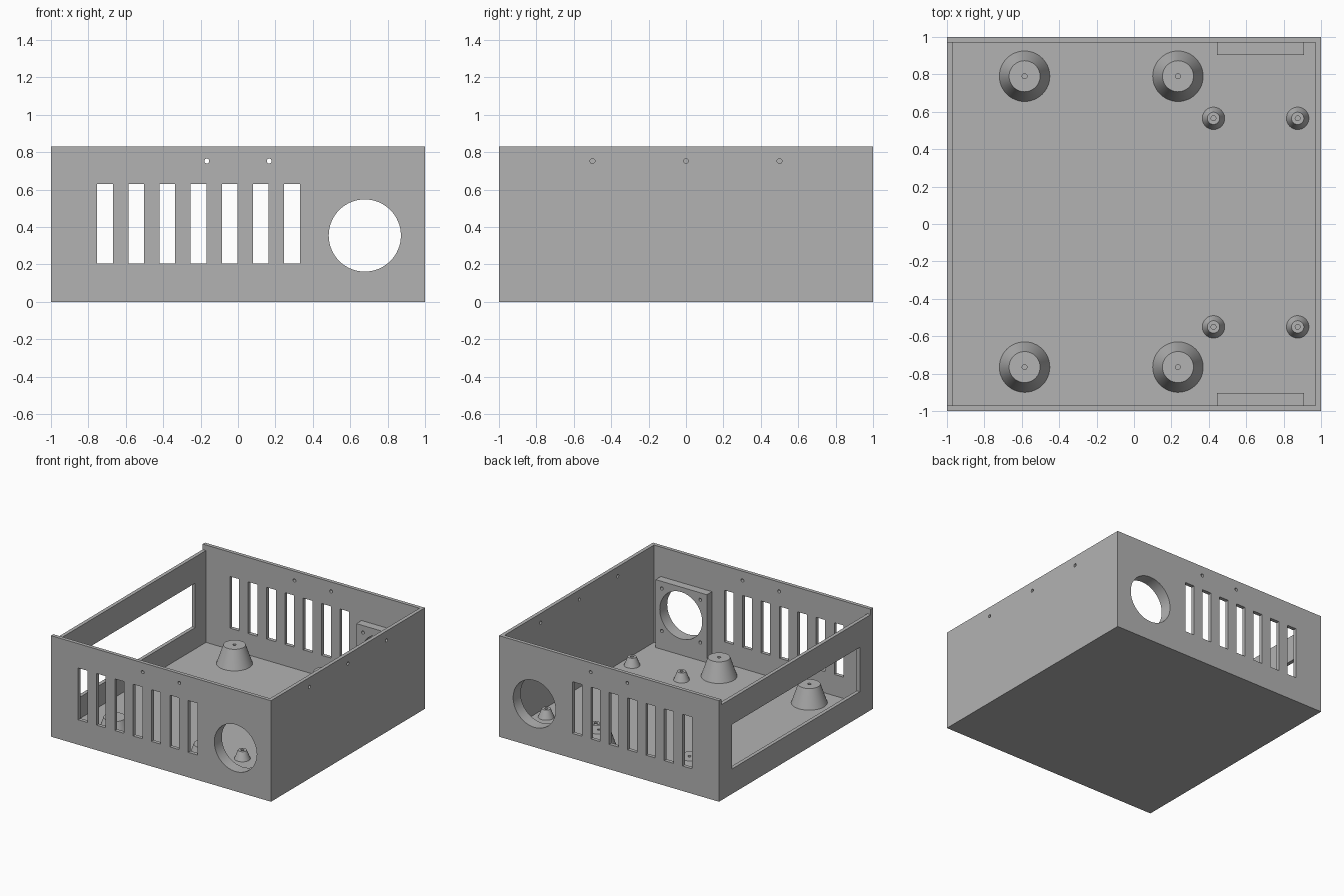
import bpy, bmesh, math
from mathutils import Matrix, Vector

if "Cube" in bpy.data.objects:
    bpy.data.objects.remove(bpy.data.objects["Cube"], do_unlink=True)

grey = bpy.data.materials.new("plain_grey")
grey.use_nodes = True
colour = (0.45, 0.45, 0.45, 1)
grey.diffuse_color = colour
grey.node_tree.nodes["Principled BSDF"].inputs["Base Color"].default_value = colour

HEIGHT, WALL, INNER = 0.83, 0.03, 0.97
HOLE = 0.013
FAN_X, FAN_Z, FAN_R = 0.678, 0.355, 0.193


def add_box(bm, low, high):
    low, high = Vector(low), Vector(high)
    size = Matrix.Diagonal((high - low).to_4d())
    size[3][3] = 1
    bmesh.ops.create_cube(bm, size=1, matrix=Matrix.Translation((low + high) / 2) @ size)


def add_rod(bm, centre, radius, length, axis, sides=24):
    turn = Matrix.Rotation(math.pi / 2, 4, "X" if axis == "Y" else "Y")
    bmesh.ops.create_cone(bm, cap_ends=True, segments=sides, radius1=radius, radius2=radius,
                          depth=length, matrix=Matrix.Translation(centre) @ turn)


def finish(bm, name):
    bmesh.ops.recalc_face_normals(bm, faces=bm.faces)
    mesh = bpy.data.meshes.new(name)
    bm.to_mesh(mesh)
    bm.free()
    mesh.materials.append(grey)
    obj = bpy.data.objects.new(name, mesh)
    bpy.context.collection.objects.link(obj)
    return obj


def activate(obj):
    bpy.ops.object.select_all(action="DESELECT")
    obj.select_set(True)
    bpy.context.view_layer.objects.active = obj


def carve(obj, bm):
    cutter = finish(bm, "cutter")
    cutter.hide_render = True
    mod = obj.modifiers.new("cut", "BOOLEAN")
    mod.operation, mod.solver, mod.object = "DIFFERENCE", "EXACT", cutter
    activate(obj)
    bpy.ops.object.modifier_apply(modifier=mod.name)
    bpy.data.objects.remove(cutter, do_unlink=True)


def smooth(obj):
    activate(obj)
    bpy.ops.object.shade_smooth_by_angle(angle=math.radians(30))


# Open case: solid block, hollowed out
bm = bmesh.new()
add_box(bm, (-1, -1, 0), (1, 1, HEIGHT))
case = finish(bm, "case")
bm = bmesh.new()
add_box(bm, (-INNER, -INNER, WALL), (INNER, INNER, 1))
carve(case, bm)

# Lowered rim of the right wall, between front and back walls
bm = bmesh.new()
add_box(bm, (-1.1, -INNER, HEIGHT - 0.045), (-0.9, INNER, 1))
carve(case, bm)

# Vent slots, fan openings, screw holes and the side window
bm = bmesh.new()
for i in range(7):
    x = -0.711 + i / 6
    add_box(bm, (x - 0.042, -1.1, 0.205), (x + 0.042, 1.1, 0.63))
add_rod(bm, (FAN_X, 0, FAN_Z), FAN_R, 2.2, "Y", 64)
for x in (-1 / 6, 1 / 6):
    add_rod(bm, (x, 0, 0.753), HOLE, 2.2, "Y")
for y in (-0.5, 0, 0.5):
    add_rod(bm, (1, y, 0.753), HOLE, 0.2, "X")
add_box(bm, (-1.1, -0.83, 0.205), (-0.9, 0.83, 0.57))
carve(case, bm)
smooth(case)

# Fan mounts against the front and back walls
for side, name in ((-1, "front_fan_mount"), (1, "back_fan_mount")):
    bm = bmesh.new()
    ys = sorted((side * 0.903, side * INNER))
    add_box(bm, (0.443, ys[0], 0.025), (0.908, ys[1], 0.588))
    mount = finish(bm, name)
    bm = bmesh.new()
    add_rod(bm, (FAN_X, side, FAN_Z), FAN_R, 0.4, "Y", 64)
    for dx in (-0.175, 0.175):
        for dz in (-0.175, 0.175):
            add_rod(bm, (FAN_X + dx, side * 0.9, FAN_Z + dz), HOLE, 0.1, "Y")
    carve(mount, bm)
    smooth(mount)


# Tapered standoffs with a screw hole in the top
def standoff(name, x, y, base, tip, top):
    profile = [(0, 0.025), (base, WALL), (tip, top), (HOLE, top), (HOLE, 0.035), (0, 0.035)]
    bm = bmesh.new()
    verts = [bm.verts.new((r, 0, z)) for r, z in profile]
    edges = [bm.edges.new(pair) for pair in zip(verts, verts[1:])]
    bmesh.ops.spin(bm, geom=verts + edges, cent=(0, 0, 0), axis=(0, 0, 1),
                   angle=math.tau, steps=48)
    bmesh.ops.remove_doubles(bm, verts=bm.verts, dist=0.0001)
    obj = finish(bm, name)
    obj.location = (x, y, 0)
    smooth(obj)


for row, big_y, small_y in (("front", -0.765, -0.55), ("back", 0.79, 0.565)):
    for x, place in ((-0.585, "right"), (0.235, "left")):
        standoff(f"large_standoff_{row}_{place}", x, big_y, 0.135, 0.083, 0.183)
    for x, place in ((0.425, "right"), (0.875, "left")):
        standoff(f"small_standoff_{row}_{place}", x, small_y, 0.06, 0.033, 0.1)
